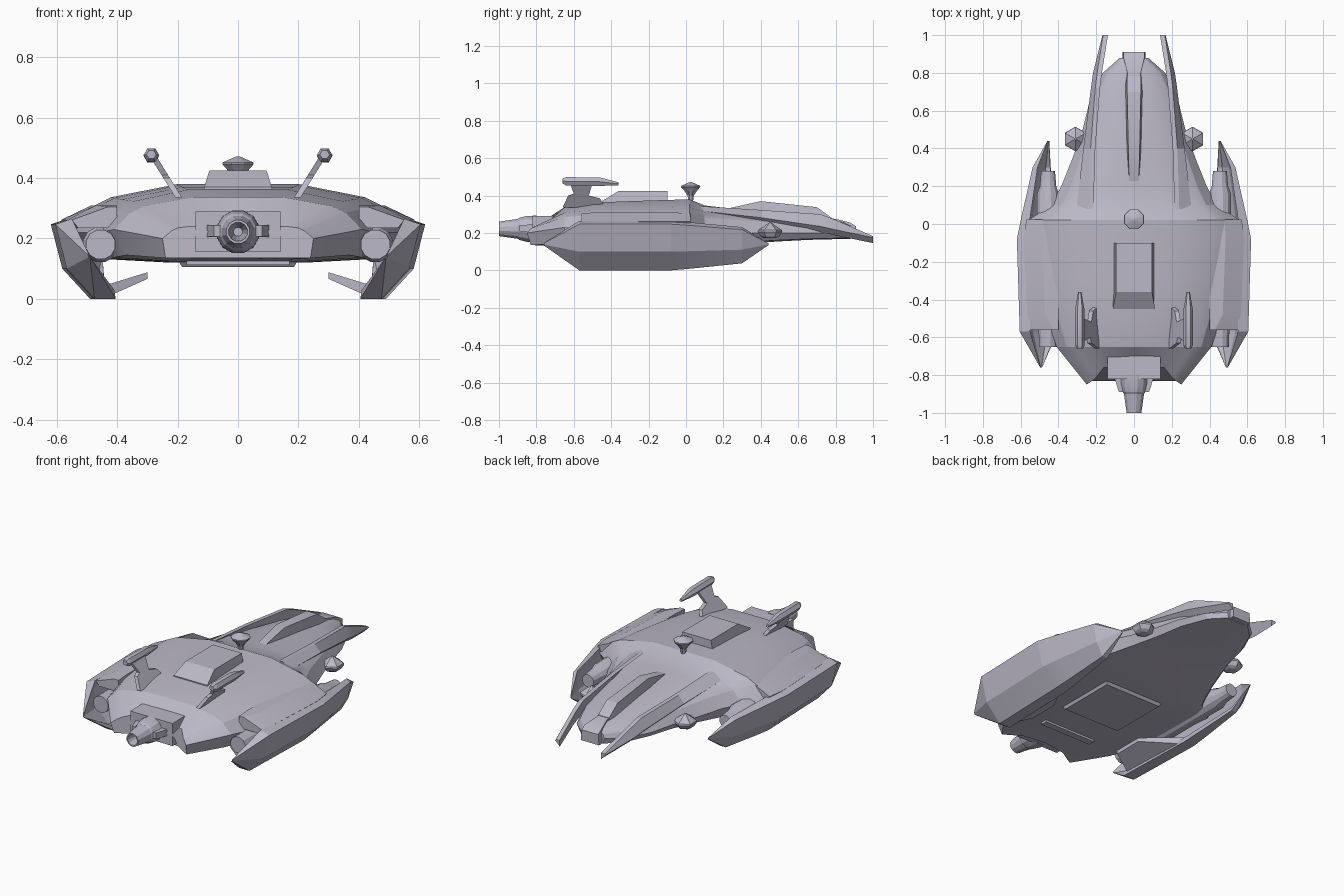
import bpy, bmesh, math
from mathutils import Vector

if "Cube" in bpy.data.objects:
    bpy.data.objects.remove(bpy.data.objects["Cube"])

grey = bpy.data.materials.new("pale lilac grey")
grey.use_nodes = True
colour = (0.50, 0.48, 0.57, 1)
grey.diffuse_color = colour
grey.node_tree.nodes["Principled BSDF"].inputs["Base Color"].default_value = colour


def loft(name, rings, pair=False, angle=20):
    """Skin closed rings of points, cap both ends, optionally mirror across x."""
    bm = bmesh.new()
    rows = [[bm.verts.new(p) for p in ring] for ring in rings]
    n = len(rows[0])
    for a, b in zip(rows, rows[1:]):
        for i in range(n):
            j = (i + 1) % n
            bm.faces.new((a[i], a[j], b[j], b[i]))
    bm.faces.new(rows[0])
    bm.faces.new(rows[-1])
    bmesh.ops.recalc_face_normals(bm, faces=bm.faces)
    mesh = bpy.data.meshes.new(name)
    bm.to_mesh(mesh)
    bm.free()
    mesh.materials.append(grey)
    obj = bpy.data.objects.new(name, mesh)
    bpy.context.collection.objects.link(obj)
    if pair:
        obj.modifiers.new("Mirror", "MIRROR")
    bpy.ops.object.select_all(action="DESELECT")
    obj.select_set(True)
    bpy.context.view_layer.objects.active = obj
    bpy.ops.object.shade_smooth_by_angle(angle=math.radians(angle))
    return obj


def block(name, stations):
    """Centred trapezoid sections: y, bottom half width, top half width, z low, z high."""
    return loft(name, [[(-wb, y, lo), (wb, y, lo), (wt, y, hi), (-wt, y, hi)]
                       for y, wb, wt, lo, hi in stations])


def turned(name, centre, axis, profile, sides, pair=False):
    """Turn (distance, radius) pairs about the y or z axis."""
    rings = []
    for d, r in profile:
        ring = []
        for i in range(sides):
            t = math.tau * (i + 0.5) / sides
            c, s = r * math.cos(t), r * math.sin(t)
            ring.append(Vector(centre) + Vector((c, d, s) if axis == "y" else (c, s, d)))
        rings.append(ring)
    return loft(name, rings, pair)


# Main hull: a wide faceted saucer running back into a rounded tail
def hull_ring(half):
    return half + [(-x, y, z) for x, y, z in reversed(half[1:-1])]


def hull_half(y, w, edge, top, low):
    shape = [(0, 0), (.36, 0), (.75, .27), (.87, .48), (1, 1)]
    half = [(f * w, y, top + (edge - top) * t) for f, t in shape]
    return half + [(.9 * w, y, low + .15 * (edge - low)), (.4 * w, y, low), (0, y, low)]


nose = [(0, -.75, .24), (.16, -.76, .24), (.2, -.81, .235), (.22, -.83, .225),
        (.25, -.85, .2), (.24, -.83, .135), (.14, -.77, .135), (0, -.75, .135)]
stations = [
    (-.65, .41, .23, .337, .13), (-.5, .46, .22, .362, .122), (-.3, .51, .22, .37, .12),
    (-.12, .545, .22, .376, .12), (.02, .56, .22, .38, .12), (.1, .44, .21, .347, .125),
    (.2, .385, .21, .335, .13), (.35, .325, .2, .32, .145), (.5, .272, .2, .305, .155),
    (.65, .235, .2, .285, .163), (.8, .165, .2, .265, .167), (.88, .075, .205, .25, .168)]
loft("hull", [hull_ring(nose)] + [hull_ring(hull_half(*s)) for s in stations])

# Nose cannon with its housing
block("cannon_housing", [(-.82, .14, .14, .155, .29), (-.7, .14, .14, .155, .29)])
block("cannon_collar", [(-.89, .08, .08, .207, .243), (-.81, .105, .105, .205, .245)])
turned("nose_cannon", (0, 0, .222), "y",
       [(-.8, .073), (-.85, .072), (-.89, .062), (-.9, .055), (-1, .04), (-1, .032), (-.9, .015)], 12)

# Roof hatch, belly plate and chin plate
block("roof_hatch", [(-.45, .112, .112, .33, .37), (-.36, .112, .095, .34, .425),
                     (-.1, .112, .095, .34, .425)])
loft("belly_plate", [[(-w, a, z), (w, a, z), (w, b, z), (-w, b, z)]
                     for w, a, b, z in ((.2, -.38, .01, .13), (.185, -.36, -.01, .105))])
block("chin_plate", [(-.58, .17, .17, .112, .14), (-.54, .17, .17, .112, .14)])

# Tail spine and exhaust block
block("tail_spine", [(.21, .035, .025, .26, .328), (.4, .045, .03, .26, .37),
                     (.7, .05, .036, .24, .338), (.78, .05, .036, .22, .28)])
block("tail_block", [(.72, .045, .035, .18, .285), (.8, .045, .035, .175, .275),
                     (.88, .06, .055, .172, .255), (.91, .06, .055, .172, .235)])

# Long tail blades
loft("tail_blades", [[(xi, y, zt), (xi + .025, y, zt), (xo, y, zl), (xo - .03, y, zl - .03)]
                     for y, xi, xo, zt, zl in
                     ((.08, .215, .305, .343, .318), (.4, .205, .268, .323, .282),
                      (.72, .18, .228, .3, .235), (.8, .17, .217, .27, .217),
                      (1, .138, .167, .183, .176))], True, 15)

# Side armour pods: a thin bent shell drawn in toward a point at each end
section = [(.565, .265), (.62, .247), (.582, .1), (.49, 0), (.42, 0), (.425, .03),
           (.475, .03), (.55, .115), (.572, .22)]


def pod_ring(y, fx, fz, tip_x, shift=0):
    return [(tip_x + (x - tip_x) * fx + shift, y, .14 + (z - .14) * fz) for x, z in section]


loft("side_pods", [pod_ring(-.76, .05, .05, .49), pod_ring(-.57, 1, 1, .49, -.015),
                   pod_ring(-.08, 1, 1, .49), pod_ring(.03, .86, .93, .46),
                   pod_ring(.3, .48, .73, .46), pod_ring(.44, .05, .04, .45)], True, 10)

# Shoulder plates bridging hull and pods
loft("shoulder_plates", [[(.4, y, zi), (xi, y, zi), (xo, y, .262), (xo - .02, y, .235), (.4, y, .235)]
                         for y, xi, xo, zi in ((-.56, .43, .55, .305), (-.48, .47, .565, .31),
                                               (-.08, .485, .585, .31), (.025, .48, .57, .305))],
     True, 10)

# Small fins reaching inward from the pod keels
loft("keel_fins", [[(x, a, lo), (x, b, lo), (x, b, hi), (x, a, hi)]
                   for x, a, b, lo, hi in
                   ((.44, -.56, -.1, .004, .045), (.3, -.5, -.32, .066, .088))], True)

# Engine nacelles between hull and pods
turned("nacelles", (.455, 0, .18), "y",
       [(-.65, .05), (-.52, .052), (-.5, .06), (.16, .06), (.2, .045), (.28, .038)], 12, True)

# Rear side sensors on short arms
turned("side_sensors", (.31, .45, 0), "z",
       [(.172, .03), (.182, .05), (.205, .065), (.215, .063), (.255, .006)], 6, True)
loft("sensor_arms", [[(x, .43, .18), (x, .47, .18), (x, .47, .2), (x, .43, .2)]
                     for x in (.24, .3)], True)

# Roof sensor
turned("roof_sensor", (0, .025, 0), "z",
       [(.37, .014), (.4, .018), (.425, .036), (.446, .056), (.452, .055), (.472, .006)], 8)

# Roof gun struts: a side outline leaning outward, narrow at the neck
strut = [(-.66, .335), (-.43, .335), (-.46, .385), (-.52, .4), (-.5, .465),
         (-.62, .465), (-.6, .41), (-.63, .4)]
loft("gun_struts", [[(.195 + (z - .335) * .62 + off, y, z) for y, z in strut]
                    for off in (-.01, .012)], True)

# Roof gun rails: tapered hexagonal bars
rails = []
for y, r, z in ((-.66, .016, .478), (-.64, .026, .476), (-.46, .026, .474), (-.36, .009, .463)):
    rails.append([(.287 + r * math.cos(k * math.pi / 3), y, z + r * math.sin(k * math.pi / 3))
                  for k in range(6)])
loft("gun_rails", rails, True)
